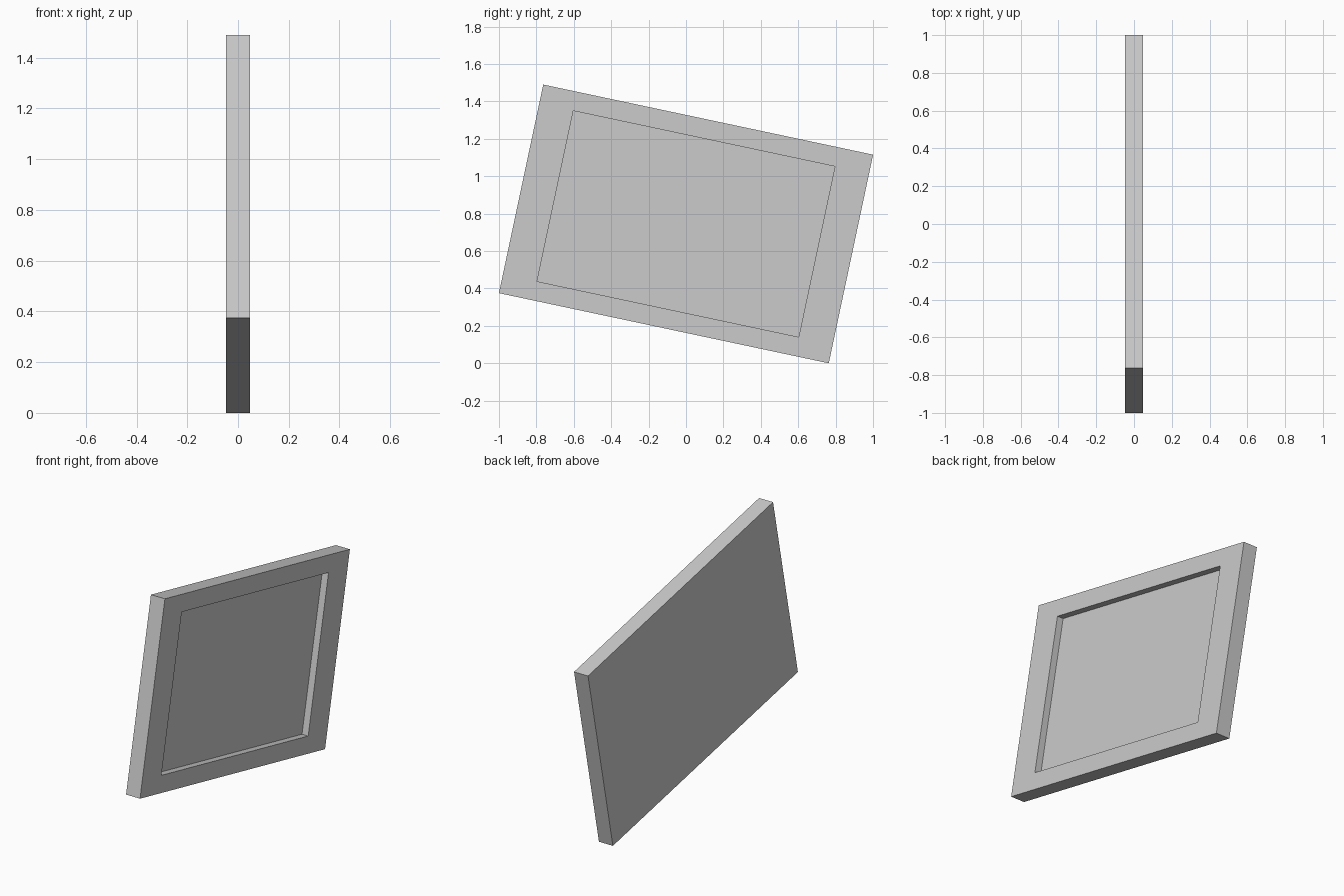
import bpy, bmesh, math
from mathutils import Matrix

if "Cube" in bpy.data.objects:
    bpy.data.objects.remove(bpy.data.objects["Cube"])

DEPTH, WIDTH, HEIGHT = 0.093, 1.803, 1.14      # outer slab
IN_W, IN_H, RECESS = 1.43, 0.932, 0.041        # recessed field
TILT = math.radians(-12)

bm = bmesh.new()

# Outer slab
bmesh.ops.create_cube(bm, size=1, matrix=Matrix.Diagonal((DEPTH, WIDTH, HEIGHT, 1)))

# Border on the +x face, then the field pushed straight inward
bm.normal_update()
face = max(bm.faces, key=lambda f: f.calc_center_median().x)
bmesh.ops.inset_individual(bm, faces=[face], thickness=0.05)
for v in face.verts:
    v.co.y = math.copysign(IN_W / 2, v.co.y)
    v.co.z = math.copysign(IN_H / 2, v.co.z)
bmesh.ops.inset_individual(bm, faces=[face], thickness=0.01)
for v in face.verts:
    v.co.x -= RECESS
    v.co.y = math.copysign(IN_W / 2, v.co.y)
    v.co.z = math.copysign(IN_H / 2, v.co.z)

# Tilt and stand on the ground
bm.transform(Matrix.Rotation(TILT, 4, 'X'))
lowest = min(v.co.z for v in bm.verts)
bmesh.ops.translate(bm, verts=bm.verts, vec=(0, 0, -lowest))
bmesh.ops.recalc_face_normals(bm, faces=bm.faces)

mesh = bpy.data.meshes.new("picture_frame")
bm.to_mesh(mesh)
bm.free()
bpy.context.collection.objects.link(bpy.data.objects.new("picture_frame", mesh))
